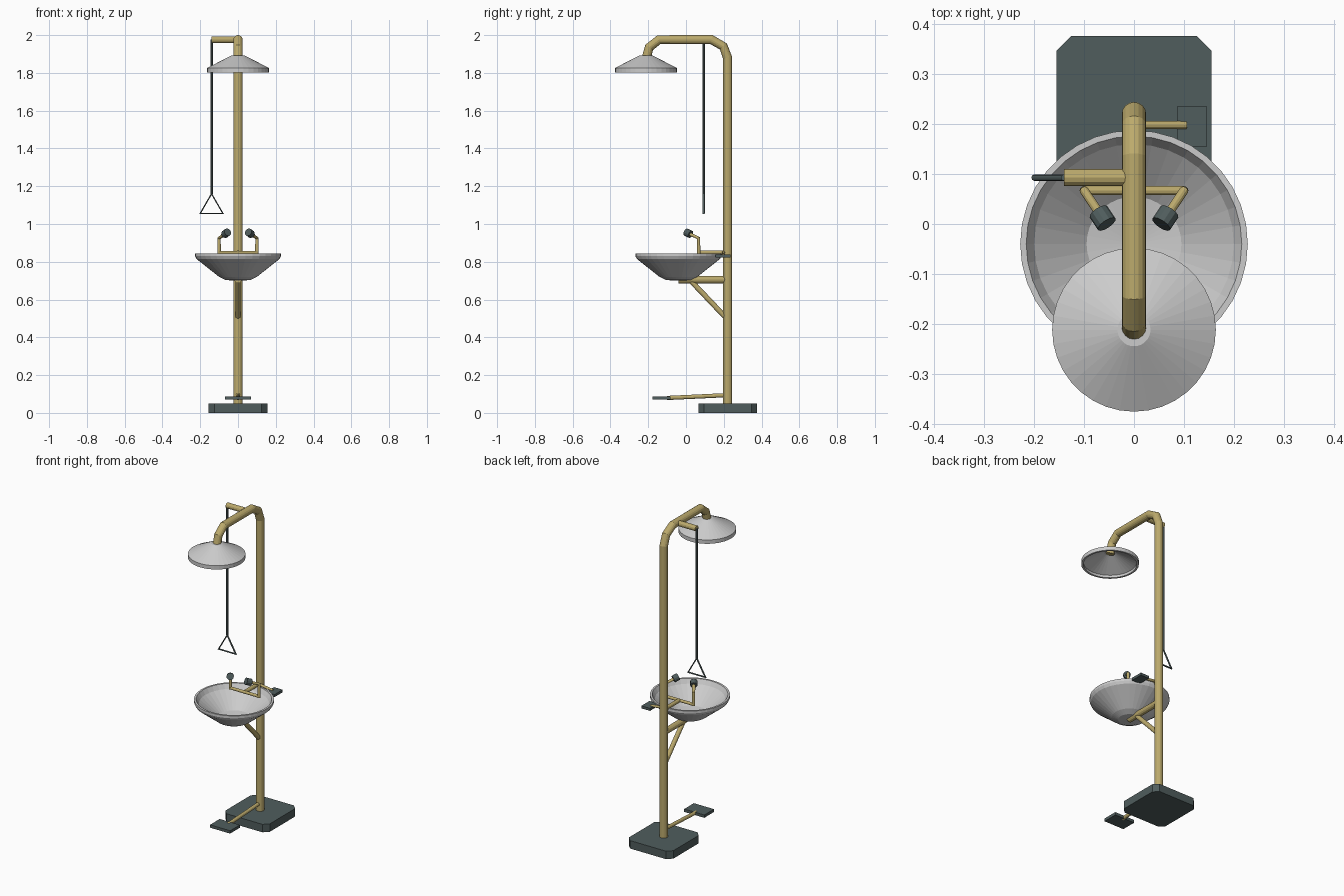
import bpy, bmesh, math
from mathutils import Vector

if "Cube" in bpy.data.objects:
    bpy.data.objects.remove(bpy.data.objects["Cube"])


def material(name, rgb):
    m = bpy.data.materials.new(name)
    m.diffuse_color = (*rgb, 1)
    m.use_nodes = True
    m.node_tree.nodes["Principled BSDF"].inputs["Base Color"].default_value = m.diffuse_color
    return m


BRASS = material("brass", (0.50, 0.40, 0.15))
DARK = material("dark_green", (0.08, 0.11, 0.11))


def finish(name, bm, mat=None):
    bmesh.ops.recalc_face_normals(bm, faces=bm.faces)
    me = bpy.data.meshes.new(name)
    bm.to_mesh(me)
    bm.free()
    ob = bpy.data.objects.new(name, me)
    bpy.context.collection.objects.link(ob)
    if mat:
        me.materials.append(mat)
    return ob


def tube(name, pts, r, mat, sides=12, closed=False):
    """Swept round pipe with mitred joints."""
    cu = bpy.data.curves.new(name, 'CURVE')
    cu.dimensions = '3D'
    cu.bevel_depth = r
    cu.bevel_resolution = (sides - 4) // 2
    cu.use_fill_caps = True
    sp = cu.splines.new('POLY')
    sp.points.add(len(pts) - 1)
    for p, co in zip(sp.points, pts):
        p.co = (*co, 1)
    sp.use_cyclic_u = closed
    sp.use_smooth = False
    ob = bpy.data.objects.new(name, cu)
    bpy.context.collection.objects.link(ob)
    cu.materials.append(mat)
    bpy.ops.object.select_all(action='DESELECT')
    ob.select_set(True)
    bpy.context.view_layer.objects.active = ob
    bpy.ops.object.convert(target='MESH')
    return bpy.context.object


def plate(name, x0, x1, y0, y1, z0, z1, mat, c=0.0):
    """Flat slab, optionally with clipped corners."""
    if c:
        pts = [(x0 + c, y0), (x1 - c, y0), (x1, y0 + c), (x1, y1 - c),
               (x1 - c, y1), (x0 + c, y1), (x0, y1 - c), (x0, y0 + c)]
    else:
        pts = [(x0, y0), (x1, y0), (x1, y1), (x0, y1)]
    bm = bmesh.new()
    f = bm.faces.new([bm.verts.new((x, y, z0)) for x, y in pts])
    ext = bmesh.ops.extrude_face_region(bm, geom=[f])
    bmesh.ops.translate(bm, vec=(0, 0, z1 - z0),
                        verts=[v for v in ext['geom'] if isinstance(v, bmesh.types.BMVert)])
    return finish(name, bm, mat)


def lathe(name, profile, y, steps=36):
    """Spin an (r, z) profile about a vertical axis at (0, y)."""
    bm = bmesh.new()
    vs = [bm.verts.new((r, y, z)) for r, z in profile]
    es = [bm.edges.new(p) for p in zip(vs, vs[1:])]
    bmesh.ops.spin(bm, geom=vs + es, cent=(0, y, 0), axis=(0, 0, 1),
                   angle=math.tau, steps=steps)
    bmesh.ops.remove_doubles(bm, verts=bm.verts, dist=1e-4)
    return finish(name, bm)


# base and main pipe
plate("base_plate", -0.155, 0.155, 0.065, 0.377, 0, 0.05, DARK, 0.03)
tube("main_pipe", [(0, 0.22, 0.04), (0, 0.22, 1.88), (0, 0.198, 1.94), (0, 0.135, 1.976),
                   (0, -0.143, 1.976), (0, -0.195, 1.935), (0, -0.212, 1.87)],
     0.0245, BRASS, 16)

# shower head
lathe("shower_head", [(0, 1.893), (0.033, 1.893), (0.164, 1.826), (0.164, 1.802),
                      (0.152, 1.802), (0.152, 1.818), (0.033, 1.879), (0, 1.879)], -0.212)

# pull handle
tube("pull_arm", [(0, 0.093, 1.976), (-0.14, 0.093, 1.976)], 0.017, BRASS)
tube("pull_rod", [(-0.14, 0.093, 1.976), (-0.14, 0.093, 1.16)], 0.0065, DARK, 8)
tube("pull_triangle", [(-0.14, 0.093, 1.16), (-0.2, 0.093, 1.056), (-0.08, 0.093, 1.056)],
     0.0065, DARK, 8, closed=True)

# eyewash bowl and its supports
lathe("bowl", [(0, 0.70), (0.065, 0.703), (0.10, 0.72), (0.22, 0.815), (0.228, 0.83),
               (0.228, 0.845), (0.216, 0.845), (0.2, 0.818), (0.095, 0.73), (0, 0.714)], -0.04)
tube("bowl_arm", [(0, 0.22, 0.705), (0, -0.04, 0.705)], 0.019, BRASS)
tube("bowl_brace", [(0, 0.215, 0.50), (0, 0.025, 0.70)], 0.014, BRASS)

# eyewash feed and nozzles
tube("feed_pipe", [(0, 0.22, 0.848), (0, 0.067, 0.848)], 0.012, BRASS)
tube("nozzle_crossbar", [(-0.1, 0.067, 0.848), (0.1, 0.067, 0.848)], 0.009, BRASS)
for side, s in (("left", -1), ("right", 1)):
    bend, tip = Vector((s * 0.1, 0.067, 0.925)), Vector((s * 0.063, 0.012, 0.951))
    d = (tip - bend).normalized()
    tube(side + "_nozzle_pipe", [(s * 0.1, 0.067, 0.841), bend, tip], 0.009, BRASS)
    tube(side + "_nozzle_head", [tip - d * 0.016, tip + d * 0.016], 0.021, DARK)

# hand push lever
tube("hand_lever", [(0, 0.198, 0.85), (0.105, 0.198, 0.836)], 0.008, BRASS)
plate("hand_plate", 0.086, 0.146, 0.155, 0.235, 0.822, 0.838, DARK)

# foot pedal
tube("pedal_bar", [(0, 0.22, 0.094), (0, -0.1, 0.079)], 0.011, BRASS)
plate("pedal_plate", -0.07, 0.07, -0.178, -0.082, 0.07, 0.088, DARK)
